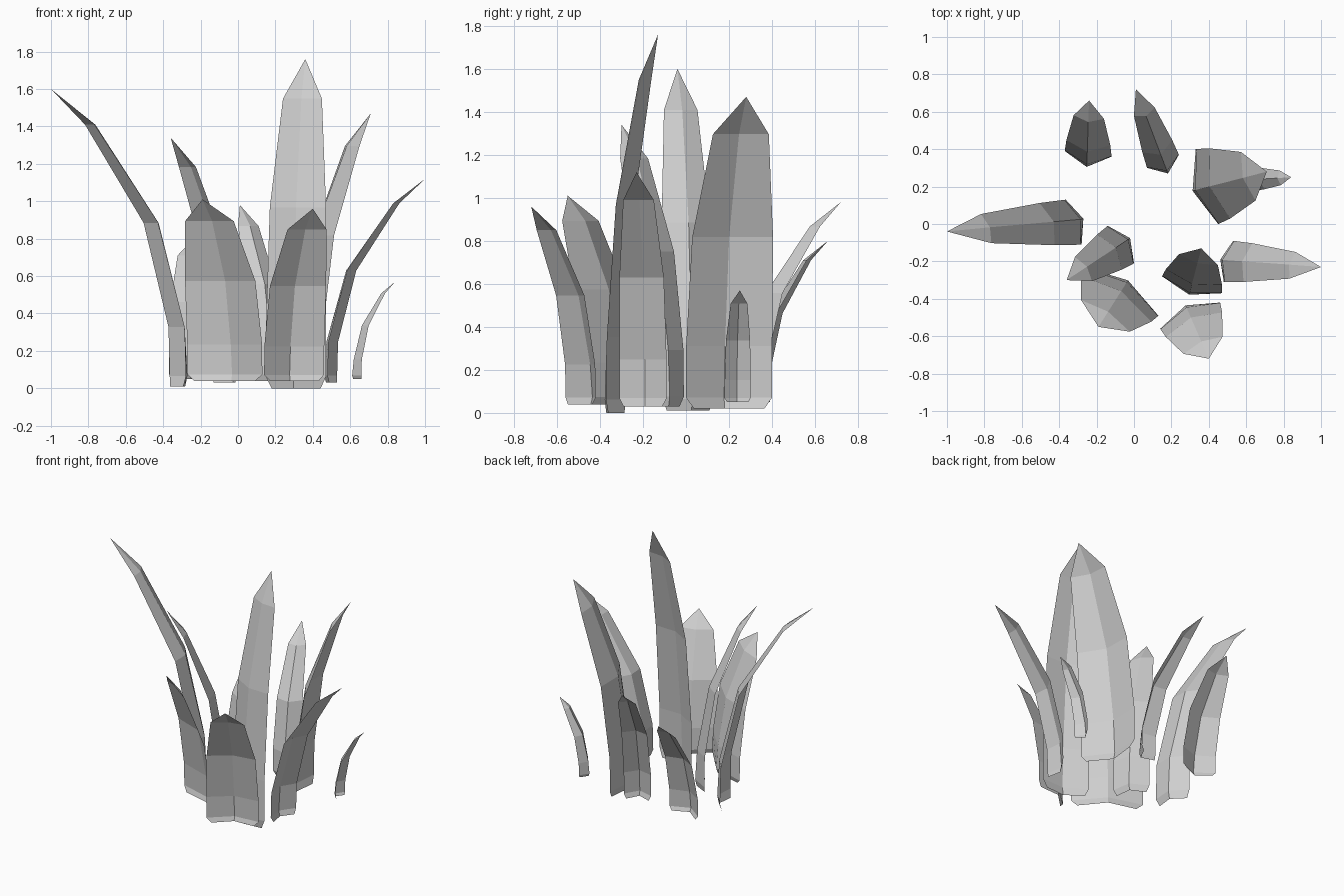
import bpy
import bmesh
from mathutils import Vector

cube = bpy.data.objects.get("Cube")
if cube:
    bpy.data.objects.remove(cube, do_unlink=True)

# Single pale grey colour
grey = bpy.data.materials.new("pale_grey")
grey.use_nodes = True
colour = (0.62, 0.62, 0.62, 1)
grey.diffuse_color = colour
grey.node_tree.nodes["Principled BSDF"].inputs["Base Color"].default_value = colour

# Shared blade rows: height, width, lean towards the tip, share of the fold depth
ROWS = [
    (0.0, 0.82, 0.01, 0.9),
    (0.035, 1.0, 0.0, 1.0),
    (0.2, 1.0, 0.01, 0.85),
    (0.55, 0.94, 0.21, 0.7),
    (0.88, 0.65, 0.69, 0.38),
]


def blade(name, left, right, floor, tip, depth=0.07):
    """Folded leaf whose ridge faces the clump and whose tip arches outwards."""
    left, right = Vector((*left, floor)), Vector((*right, floor))
    middle = (left + right) / 2
    half = (right - left) / 2
    lean = Vector((tip[0] - middle.x, tip[1] - middle.y, 0))
    inward = Vector((-half.y, half.x, 0)).normalized()
    if inward.dot(lean) > 0:
        inward.negate()

    bm = bmesh.new()
    rows = []
    for height, width, bend, fold in ROWS:
        spine = middle + lean * bend
        spine.z = floor + (tip[2] - floor) * height
        points = (spine - half * width, spine + inward * depth * fold, spine + half * width)
        rows.append([bm.verts.new(p) for p in points])
    for low, high in zip(rows, rows[1:]):
        for i in range(2):
            bm.faces.new((low[i], low[i + 1], high[i + 1], high[i]))
    # Pointed end
    point = bm.verts.new(tip)
    for i in range(2):
        bm.faces.new((rows[-1][i], rows[-1][i + 1], point))

    mesh = bpy.data.meshes.new(name)
    bm.to_mesh(mesh)
    bm.free()
    mesh.materials.append(grey)
    bpy.context.collection.objects.link(bpy.data.objects.new(name, mesh))


# Base edges, floor height, tip and fold depth of each blade
blade("long_right_blade", (-0.365, 0.13), (-0.28, -0.11), 0.01, (-1.0, -0.04, 1.6), 0.055)
blade("back_right_blade", (-0.37, 0.39), (-0.12, 0.36), 0.05, (-0.24, 0.66, 0.8))
blade("back_blade", (0.07, 0.30), (0.24, 0.37), 0.04, (0.01, 0.72, 0.98))
blade("wide_left_blade", (0.33, 0.40), (0.45, 0.0), 0.02, (0.71, 0.28, 1.47), 0.08)
blade("small_left_blade", (0.65, 0.30), (0.66, 0.18), 0.05, (0.84, 0.25, 0.57), 0.045)
blade("arching_left_blade", (0.53, -0.09), (0.48, -0.31), 0.03, (1.0, -0.23, 1.12), 0.045)
blade("tallest_blade", (0.15, -0.28), (0.47, -0.37), 0.0, (0.36, -0.13, 1.76), 0.055)
blade("front_left_blade", (0.14, -0.56), (0.46, -0.42), 0.04, (0.40, -0.72, 0.96), 0.06)
blade("front_right_blade", (-0.27, -0.23), (0.13, -0.49), 0.04, (-0.19, -0.55, 1.01))
blade("inner_right_blade", (-0.14, -0.01), (0.0, -0.21), 0.03, (-0.36, -0.30, 1.34), 0.06)
